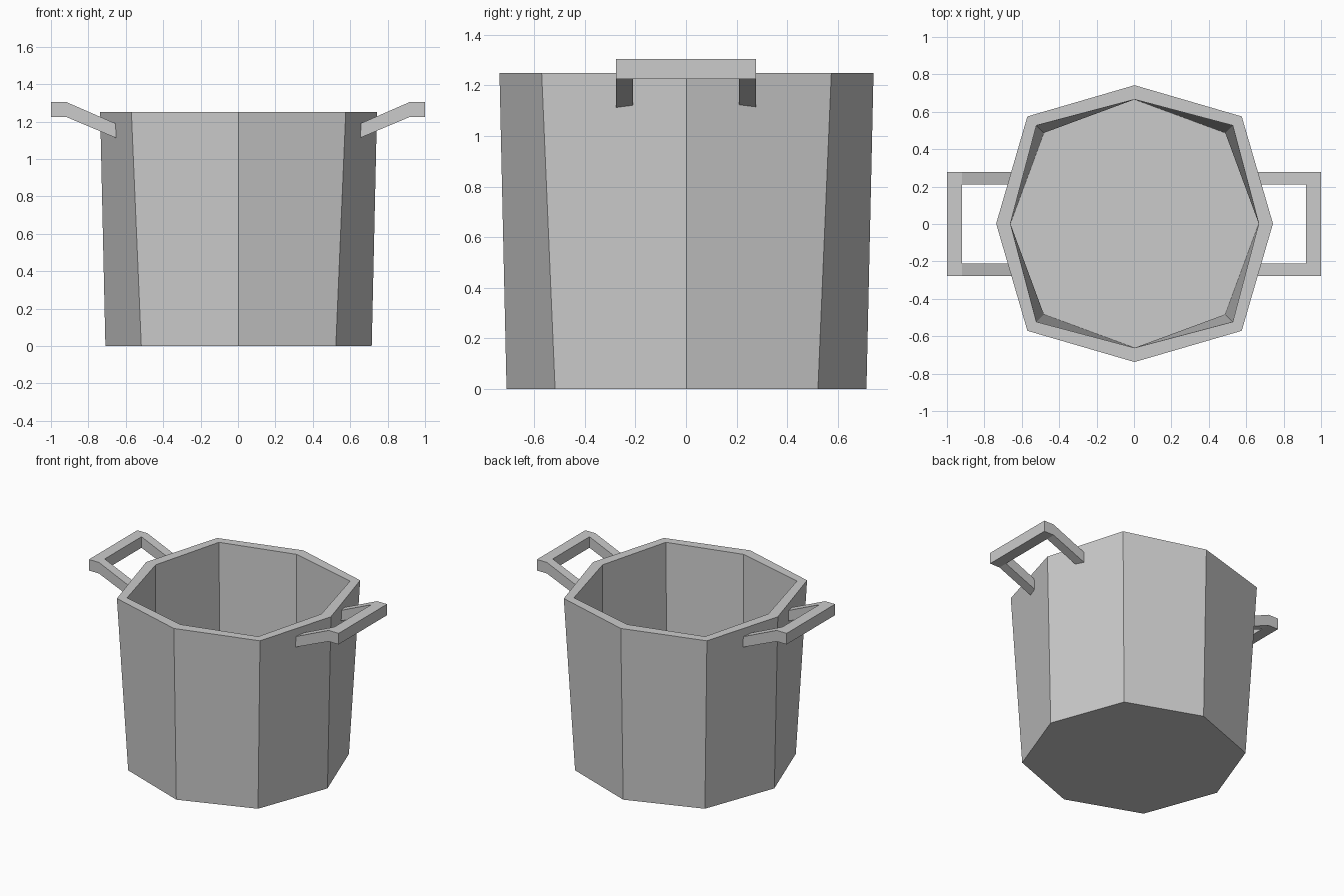
import bpy, bmesh, math

if "Cube" in bpy.data.objects:
    bpy.data.objects.remove(bpy.data.objects["Cube"])


def finish(bm, name):
    bmesh.ops.remove_doubles(bm, verts=bm.verts, dist=1e-4)
    bmesh.ops.recalc_face_normals(bm, faces=bm.faces)
    mesh = bpy.data.meshes.new(name)
    bm.to_mesh(mesh)
    bm.free()
    obj = bpy.data.objects.new(name, mesh)
    bpy.context.collection.objects.link(obj)
    return obj


def bridge(bm, a, b):
    n = len(a)
    for i in range(n):
        j = (i + 1) % n
        face = list(dict.fromkeys([a[i], a[j], b[j], b[i]]))
        bm.faces.new(face)


# Pot body: uneven octagon rings (axis corner distance, diagonal corner x/y, height)
bm = bmesh.new()
rings = []
for axis, diag, z in [(0.712, 0.52, 0), (0.74, 0.573, 1.25),
                      (0.664, 0.525, 1.25), (0.664, 0.485, 0.06)]:
    ring = []
    for i in range(8):
        r = diag * math.sqrt(2) if i % 2 else axis
        a = math.radians(45 * i)
        ring.append(bm.verts.new((r * math.cos(a) + 0.003, r * math.sin(a) + 0.002, z)))
    rings.append(ring)
for a, b in zip(rings, rings[1:]):
    bridge(bm, a, b)
bm.faces.new(rings[0])
bm.faces.new(rings[-1])
finish(bm, "pot_body")


# Handles: square-section U bars that dip to meet the wall
# station: outer x, y, top z, bottom z, then the same for the inner edge
half = [
    (0.652, 0.277, 1.188, 1.112, 0.675, 0.21, 1.198, 1.122),
    (0.92, 0.277, 1.305, 1.225, 0.92, 0.21, 1.305, 1.225),
    (1.0, 0.277, 1.305, 1.225, 0.92, 0.21, 1.305, 1.225),
]


def make_handle(side, name):
    bm = bmesh.new()
    path = [(s, 1) for s in half] + [(s, -1) for s in reversed(half)]
    cuts = []
    for (ox, oy, ot, ob, ix, iy, it, ib), m in path:
        pts = [(ox, oy, ot), (ox, oy, ob), (ix, iy, ib), (ix, iy, it)]
        cuts.append([bm.verts.new((side * x, m * y, z)) for x, y, z in pts])
    for a, b in zip(cuts, cuts[1:]):
        bridge(bm, a, b)
    bm.faces.new(cuts[0])
    bm.faces.new(cuts[-1])
    return finish(bm, name)


make_handle(1, "right_handle")
make_handle(-1, "left_handle")
